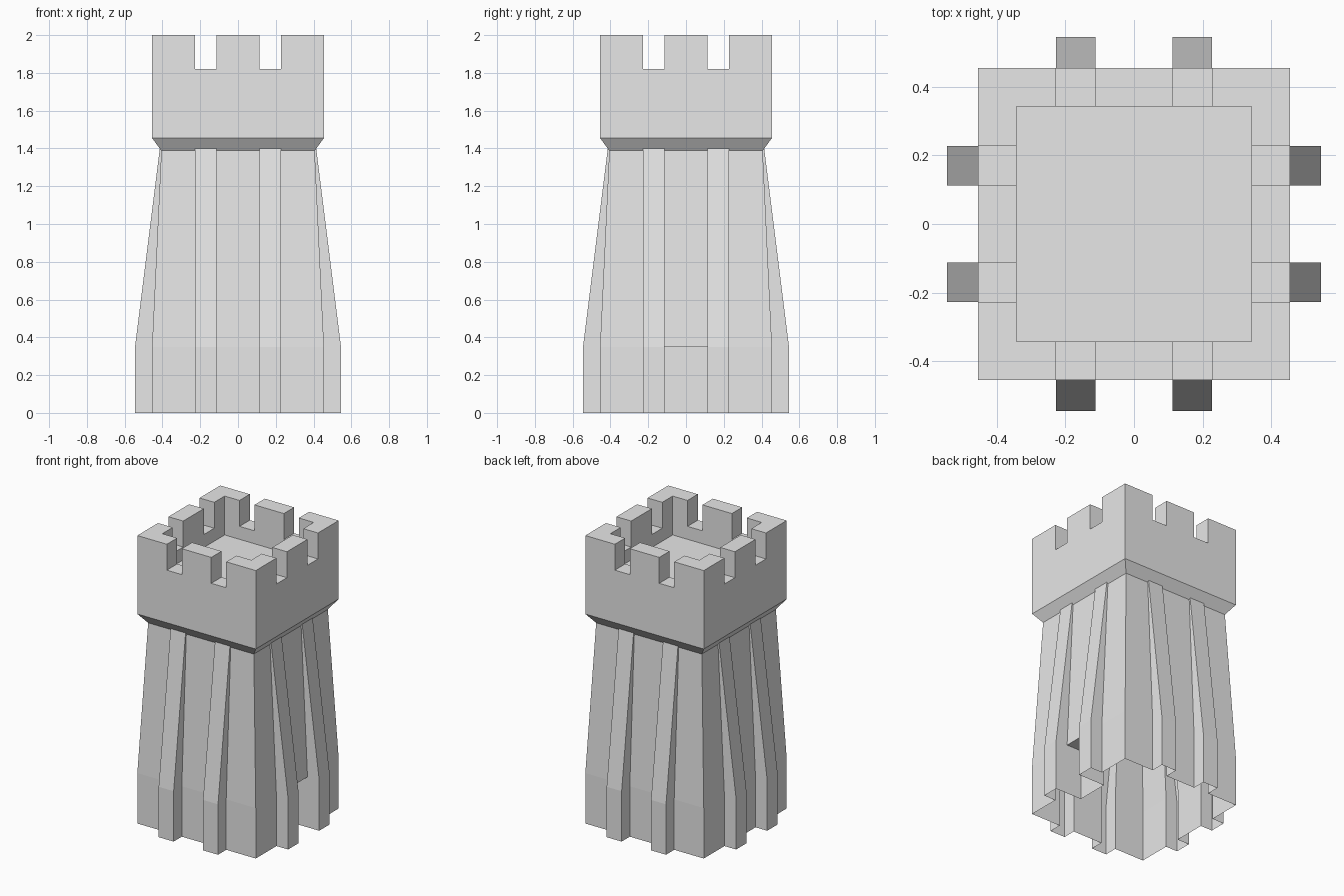
import bpy, bmesh

if "Cube" in bpy.data.objects:
    bpy.data.objects.remove(bpy.data.objects["Cube"])

stone = bpy.data.materials.new("grey_stone")
stone.diffuse_color = (0.8, 0.8, 0.8, 1)
stone.use_nodes = True
stone.node_tree.nodes["Principled BSDF"].inputs["Base Color"].default_value = stone.diffuse_color


def finish(name, bm):
    """Turn a bmesh into a flat-shaded stone object."""
    bmesh.ops.remove_doubles(bm, verts=bm.verts, dist=0.0005)
    bmesh.ops.dissolve_limit(bm, angle_limit=0.01, verts=bm.verts, edges=bm.edges)
    mesh = bpy.data.meshes.new(name)
    bm.to_mesh(mesh)
    bm.free()
    mesh.materials.append(stone)
    obj = bpy.data.objects.new(name, mesh)
    bpy.context.collection.objects.link(obj)
    return obj


def quad(bm, *points):
    bm.faces.new([bm.verts.new(p) for p in points])


def turn(x, y, k):
    for _ in range(k):
        x, y = -y, x
    return x, y


IN, OUT = 0.113, 0.228          # buttress edges along each side
BASE, INNER = 0.455, 0.342      # wall half-width, parapet inner half-width
DOOR = 0.35                     # doorway height


# Shaft: hollow tapered wall with two buttresses folded out of each side
def ring(bm, wall, buttress, z, z_buttress):
    loop = []
    for k in range(4):
        side = [(-wall, wall), (-OUT, wall), (-OUT, buttress), (-IN, buttress),
                (-IN, wall), (IN, wall), (IN, buttress), (OUT, buttress), (OUT, wall)]
        for t, d in side:
            x, y = turn(t, -d, k)
            loop.append(bm.verts.new((x, y, z_buttress if d == buttress else z)))
    return loop


bm = bmesh.new()
rings = [ring(bm, BASE, 0.545, 0, 0),
         ring(bm, BASE, 0.545, DOOR, DOOR),
         ring(bm, 0.406, 0.414, 1.388, 1.399)]
door_index = 9 + 4              # middle panel of the +x side
for level, (low, high) in enumerate(zip(rings, rings[1:])):
    n = len(low)
    for i in range(n):
        if level == 0 and i == door_index:
            continue
        j = (i + 1) % n
        bm.faces.new((low[i], low[j], high[j], high[i]))
finish("shaft", bm)

# Doorway recess: jambs, lintel underside and back
bm = bmesh.new()
back = INNER
quad(bm, (BASE, IN, 0), (BASE, IN, DOOR), (back, IN, DOOR), (back, IN, 0))
quad(bm, (BASE, -IN, 0), (back, -IN, 0), (back, -IN, DOOR), (BASE, -IN, DOOR))
quad(bm, (BASE, -IN, DOOR), (back, -IN, DOOR), (back, IN, DOOR), (BASE, IN, DOOR))
quad(bm, (back, -IN, 0), (back, IN, 0), (back, IN, DOOR), (back, -IN, DOOR))
finish("doorway", bm)

# Corbel: sloped band flaring out under the crown
bm = bmesh.new()
for k in range(4):
    lo, hi = 0.406, BASE
    corners = [(-lo, -lo, 1.388), (lo, -lo, 1.388), (hi, -hi, 1.455), (-hi, -hi, 1.455)]
    quad(bm, *[(*turn(x, y, k), z) for x, y, z in corners])
finish("corbel", bm)

# Crown: parapet with notches around a sunken floor, stepped from a grid of cells
cuts = [-BASE, -INNER, -OUT, -IN, IN, OUT, INNER, BASE]


def height(i, j):
    if not (0 <= i < 7 and 0 <= j < 7):
        return 1.455
    if 0 < i < 6 and 0 < j < 6:
        return 1.73             # floor
    return 1.82 if (i in (2, 4) or j in (2, 4)) else 2.0


bm = bmesh.new()
for i in range(7):
    for j in range(7):
        x0, x1, y0, y1 = cuts[i], cuts[i + 1], cuts[j], cuts[j + 1]
        h = height(i, j)
        quad(bm, (x0, y0, h), (x1, y0, h), (x1, y1, h), (x0, y1, h))
        for (a, b), (di, dj) in ((((x0, y0), (x1, y0)), (0, -1)),
                                 (((x1, y0), (x1, y1)), (1, 0)),
                                 (((x1, y1), (x0, y1)), (0, 1)),
                                 (((x0, y1), (x0, y0)), (-1, 0))):
            low = height(i + di, j + dj)
            if low < h:
                quad(bm, (*a, low), (*b, low), (*b, h), (*a, h))
finish("crown", bm)
